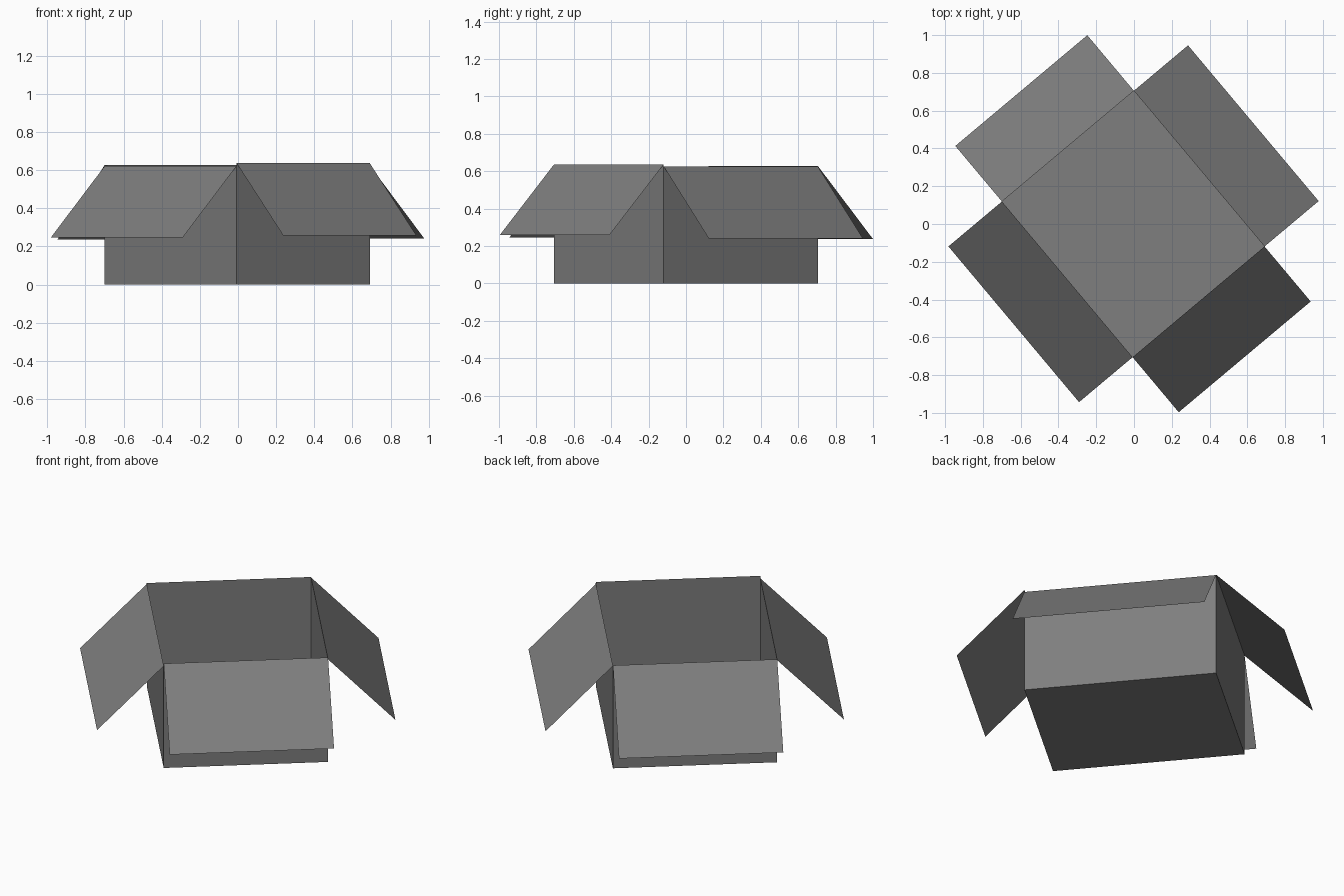
import bpy
import bmesh
from math import radians
from mathutils import Matrix, Vector

cube = bpy.data.objects.get("Cube")
if cube:
    bpy.data.objects.remove(cube, do_unlink=True)

# One grey card colour
card = bpy.data.materials.new("grey_card")
card.use_nodes = True
card.diffuse_color = (0.21, 0.21, 0.21, 1)
card.node_tree.nodes["Principled BSDF"].inputs["Base Color"].default_value = (0.21, 0.21, 0.21, 1)

# The whole box is turned about the vertical axis
TURN = Matrix.Translation((-0.004, 0, 0)) @ Matrix.Rotation(radians(40), 4, "Z")
HALF_X, HALF_Y = 0.456, 0.538


def sheet(name, corners):
    """A flat sheet of card through the given corners."""
    bm = bmesh.new()
    bm.faces.new([bm.verts.new(TURN @ Vector(c)) for c in corners])
    mesh = bpy.data.meshes.new(name)
    bm.to_mesh(mesh)
    bm.free()
    mesh.materials.append(card)
    obj = bpy.data.objects.new(name, mesh)
    bpy.context.collection.objects.link(obj)
    return obj


# Floor
sheet("box_floor", [(sx * HALF_X, sy * HALF_Y, 0)
                    for sx, sy in ((-1, -1), (1, -1), (1, 1), (-1, 1))])

# Walls and folded-out flaps: side, outward direction, hinge height, reach, flap tip height
SIDES = (
    ("front", Vector((0, -1, 0)), 0.637, 0.38, 0.258),
    ("left", Vector((1, 0, 0)), 0.625, 0.374, 0.241),
    ("back", Vector((0, 1, 0)), 0.628, 0.384, 0.238),
    ("right", Vector((-1, 0, 0)), 0.622, 0.37, 0.246),
)
up = Vector((0, 0, 1))
for side, out, hinge, reach, tip in SIDES:
    along = up.cross(out)
    depth, half = (HALF_X, HALF_Y) if out.x else (HALF_Y, HALF_X)
    start, end = out * depth - along * half, out * depth + along * half
    sheet(side + "_wall", [start, end, end + up * hinge, start + up * hinge])
    fold = out * reach + up * tip
    sheet(side + "_flap", [start + fold, end + fold, end + up * hinge, start + up * hinge])
